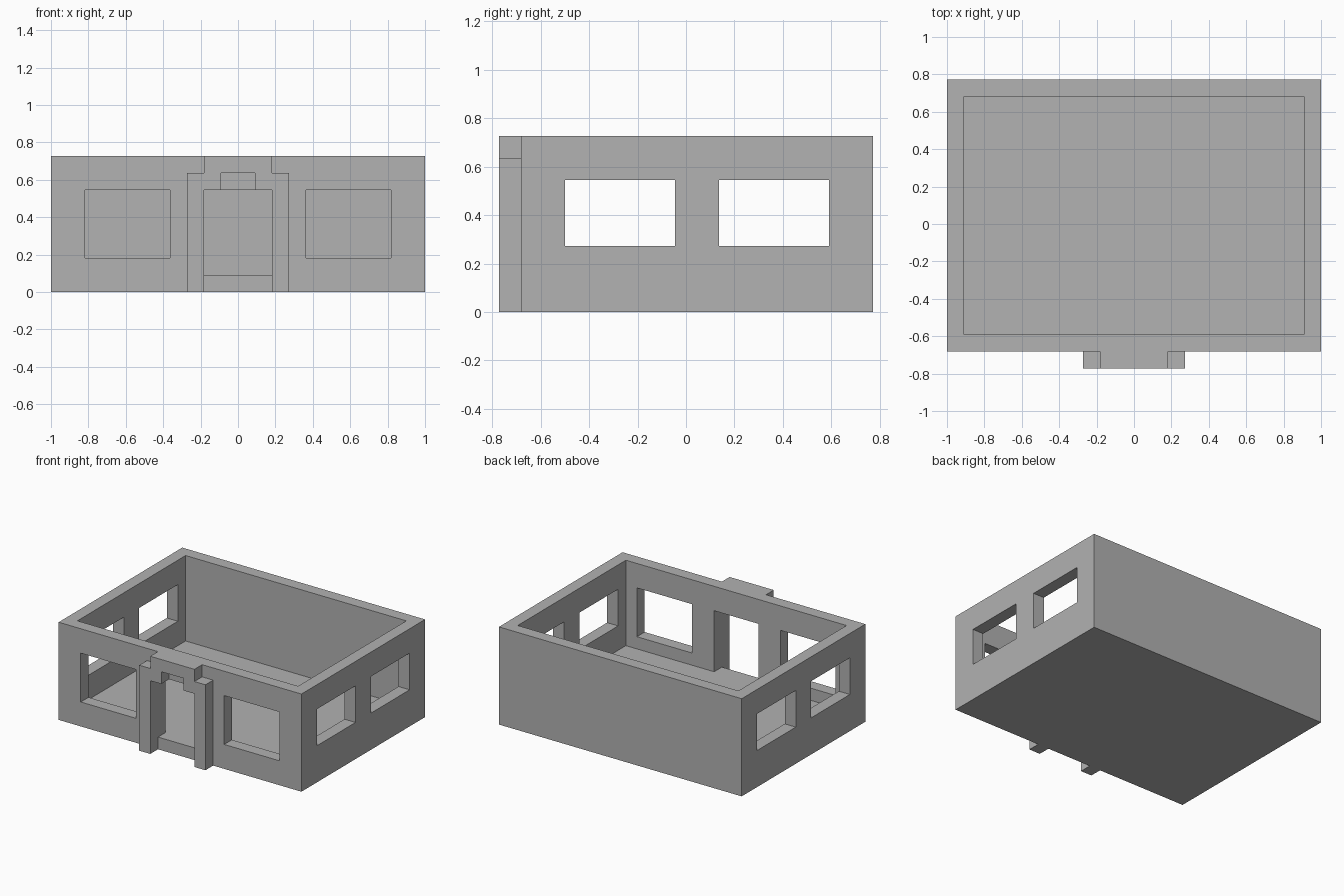
import bpy
import bmesh

U = 1 / 11  # wall thickness, the module of the whole building

cube = bpy.data.objects.get("Cube")
if cube:
    bpy.data.objects.remove(cube, do_unlink=True)

grey = bpy.data.materials.new("plain_grey")
grey.use_nodes = True
colour = (0.445, 0.445, 0.445, 1)
grey.diffuse_color = colour
grey.node_tree.nodes["Principled BSDF"].inputs["Base Color"].default_value = colour


def prism(name, profile, y0, y1):
    """Extrude an x-z profile from y0 to y1, all in modules."""
    bm = bmesh.new()
    face = bm.faces.new([bm.verts.new((x * U, y0 * U, z * U)) for x, z in profile])
    side = bmesh.ops.extrude_face_region(bm, geom=[face])["geom"]
    verts = [v for v in side if isinstance(v, bmesh.types.BMVert)]
    bmesh.ops.translate(bm, vec=(0, (y1 - y0) * U, 0), verts=verts)
    bmesh.ops.recalc_face_normals(bm, faces=bm.faces)
    mesh = bpy.data.meshes.new(name)
    bm.to_mesh(mesh)
    bm.free()
    mesh.materials.append(grey)
    ob = bpy.data.objects.new(name, mesh)
    bpy.context.scene.collection.objects.link(ob)
    return ob


def box(name, x0, x1, y0, y1, z0, z1):
    return prism(name, [(x0, z0), (x1, z0), (x1, z1), (x0, z1)], y0, y1)


def combine(target, other, operation):
    """Apply a boolean and drop the helper object."""
    mod = target.modifiers.new(operation.lower(), "BOOLEAN")
    mod.operation = operation
    mod.solver = "EXACT"
    mod.object = other
    bpy.context.view_layer.update()
    graph = bpy.context.evaluated_depsgraph_get()
    mesh = bpy.data.meshes.new_from_object(target.evaluated_get(graph))
    target.modifiers.clear()
    target.data = mesh
    bpy.data.objects.remove(other, do_unlink=True)


# Outer block, hollowed to leave the floor and four walls
house = box("house_walls", -11, 11, -7.5, 8.5, 0, 8)
combine(house, box("room_cutter", -10, 10, -6.5, 7.5, 1, 9), "DIFFERENCE")

# Entrance surround: two pillars and a raised lintel with a notch
half = [(3, 0), (3, 7), (2, 7), (2, 8)]
inner = [(2, 0), (2, 6), (1, 6), (1, 7)]
outline = half + [(-x, z) for x, z in reversed(half)]
outline += [(-x, z) for x, z in inner] + list(reversed(inner))
combine(house, prism("porch", outline, -8.5, -7.5), "UNION")

# Doorway through the front wall
combine(house, box("door_cutter", -2, 2, -7.5, -6, 1, 6), "DIFFERENCE")

# Front windows, one each side of the door
for x in (-9, 4):
    combine(house, box("window_cutter", x, x + 5, -8, -6, 2, 6), "DIFFERENCE")

# Side windows, cut through both side walls
for y in (-5.5, 1.5):
    combine(house, box("window_cutter", -12, 12, y, y + 5, 3, 6), "DIFFERENCE")

house.data.name = "house_walls"
house.data.materials.clear()
house.data.materials.append(grey)
house.data.polygons.foreach_set("material_index", [0] * len(house.data.polygons))
house.data.update()
